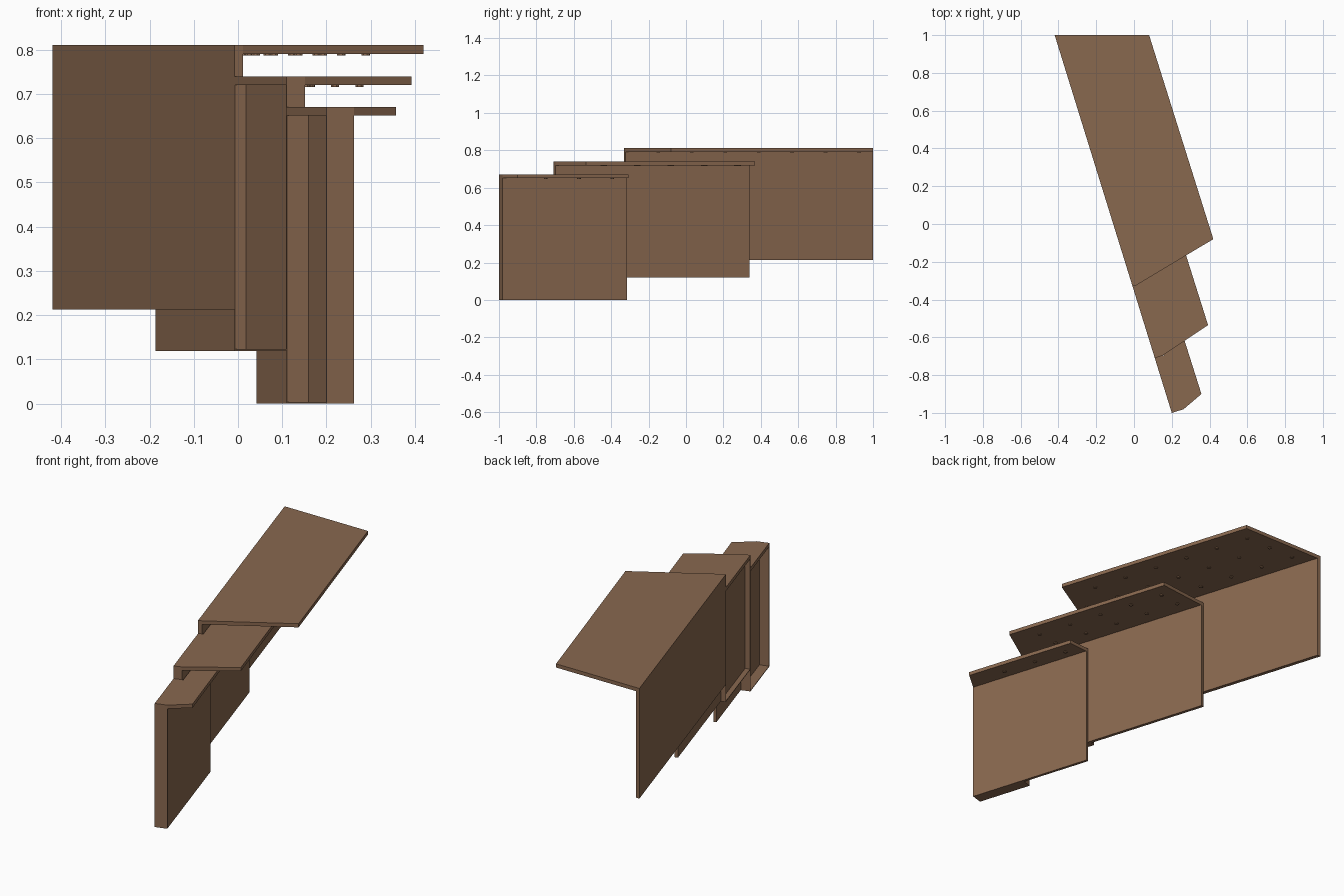
import bpy, bmesh, math
from mathutils import Vector

if "Cube" in bpy.data.objects:
    bpy.data.objects.remove(bpy.data.objects["Cube"])

brown = bpy.data.materials.new("warm_brown")
brown.diffuse_color = (0.25, 0.138, 0.078, 1)
brown.use_nodes = True
brown.node_tree.nodes["Principled BSDF"].inputs["Base Color"].default_value = brown.diffuse_color

# Local plan frame: s runs forward along the outer edge, t runs inward from it
START = Vector((-0.42, 1.0))
D = (Vector((0.2, -1.0)) - START).normalized()
N = Vector((-D.y, D.x))


def plan(s, t):
    return START + D * s + N * t


def to_local(x, y):
    v = Vector((x, y)) - START
    return (v.dot(D), v.dot(N))


def add_prism(bm, pts, z0, z1):
    lo = [bm.verts.new((*plan(s, t), z0)) for s, t in pts]
    hi = [bm.verts.new((*plan(s, t), z1)) for s, t in pts]
    n = len(pts)
    bm.faces.new(lo)
    bm.faces.new(hi)
    for i in range(n):
        bm.faces.new((lo[i], lo[(i + 1) % n], hi[(i + 1) % n], hi[i]))


def make(name, prisms):
    bm = bmesh.new()
    for p in prisms:
        add_prism(bm, *p)
    bmesh.ops.recalc_face_normals(bm, faces=bm.faces)
    me = bpy.data.meshes.new(name)
    bm.to_mesh(me)
    bm.free()
    me.materials.append(brown)
    ob = bpy.data.objects.new(name, me)
    bpy.context.collection.objects.link(ob)


def rect(s0, s1, t0, t1):
    return [(s0, t0), (s1, t0), (s1, t1), (s0, t1)]


S1, S2, S3 = 1.393, 1.79, 2.094   # front ends of the three sections
SLAB, SHEET = 0.02, 0.004

# name, bottom, top, pocket start, wall start, front end, wall offsets,
# slab corners (front right, back right), peg rows
sections = [
    ("upper", 0.213, 0.811, None, 0.0, S1, 0.0, 0.02,
     (0.42, -0.08), (0.08, 1.0), (0.10, 0.245, 0.39)),
    ("middle", 0.119, 0.74, S1, 0.704, S2, 0.026, 0.043,
     (0.392, -0.535), (0.107, 0.37), (0.12, 0.24)),
    ("lower", 0.0, 0.671, S2, 1.398, S3, 0.05, 0.065,
     (0.357, -0.90), (0.17, -0.308), (0.115,)),
]

for name, z0, z1, pocket, s0, s1, t0, t1, fr, br, rows in sections:
    zs = z1 - SLAB
    a, b = to_local(*fr), to_local(*br)
    back = (s0, t0)

    # Roof slab with a slanted front edge
    outline = [(s1, 0), (s1, t1), a, b, back]
    if pocket:
        outline += [(pocket, t0), (pocket, 0)]
    make(name + "_slab", [(outline, zs, z1)])

    # Long thin side wall
    skew = 0.006 if not pocket else 0.0
    make(name + "_wall",
         [([(s0, t0), (s1, t0), (s1, t1), (s0 + skew, t1)], z0, zs)])

    # Open pocket on the exposed outer side: front, back and floor sheets
    if pocket:
        make(name + "_pocket", [
            (rect(s1 - SHEET, s1, 0, t0), z0, zs),
            (rect(pocket, pocket + SHEET, 0, t0), z0, zs),
            (rect(pocket + SHEET, s1 - SHEET, 0, t0), z0, z0 + SHEET),
        ])

    # Small round pegs under the slab
    pegs = []
    for t in rows:
        f = t / a[1]
        begin, end = s0 + (b[0] - s0) * f + 0.08, s1 + (a[0] - s1) * f - 0.05
        count = int((end - begin) / 0.187) + 1
        for k in range(count):
            s = begin + 0.187 * k
            ring = [(s + 0.01 * math.cos(i * math.pi / 4),
                     t + 0.01 * math.sin(i * math.pi / 4)) for i in range(8)]
            pegs.append((ring, zs - 0.004, zs))
    make(name + "_pegs", pegs)
